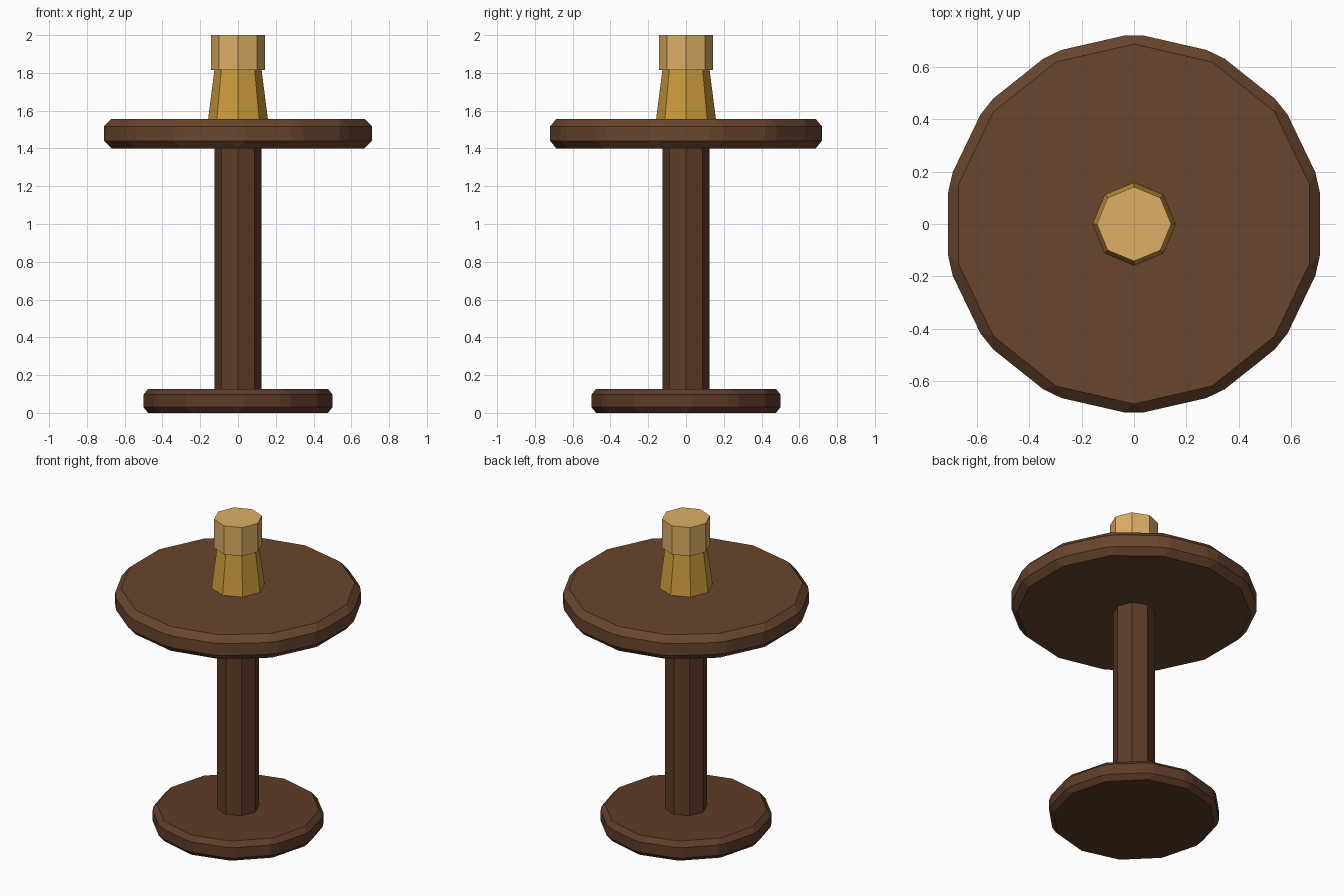
import bpy

if "Cube" in bpy.data.objects:
    bpy.data.objects.remove(bpy.data.objects["Cube"])


def material(name, rgb):
    m = bpy.data.materials.new(name)
    m.diffuse_color = (*rgb, 1)
    m.use_nodes = True
    m.node_tree.nodes["Principled BSDF"].inputs["Base Color"].default_value = m.diffuse_color
    return m


def turned(name, sides, r_bottom, r_top, z0, z1, mat, bevel=0):
    """Low-poly upright cylinder or taper between two heights."""
    bpy.ops.mesh.primitive_cone_add(
        vertices=sides, radius1=r_bottom, radius2=r_top,
        depth=z1 - z0, location=(0, 0, (z0 + z1) / 2))
    ob = bpy.context.object
    ob.name = name
    ob.data.materials.append(mat)
    if bevel:
        b = ob.modifiers.new("chamfer", 'BEVEL')
        b.width = bevel
        b.segments = 1
        b.limit_method = 'NONE'
    return ob


table_wood = material("table_wood", (0.14, 0.06, 0.027))
leg_wood = material("leg_wood", (0.113, 0.045, 0.022))
amber = material("amber", (0.61, 0.33, 0.045))
pale_amber = material("pale_amber", (0.73, 0.43, 0.13))

# Table: foot, column and top
turned("foot", 12, 0.508, 0.508, 0, 0.127, leg_wood, 0.03)
turned("column", 8, 0.125, 0.125, 0.10, 1.43, leg_wood)
turned("table_top", 14, 0.728, 0.728, 1.40, 1.557, table_wood, 0.04)

# Bottle-like piece standing on the table
turned("tapered_body", 8, 0.158, 0.125, 1.557, 1.815, amber)
turned("cap", 8, 0.142, 0.142, 1.815, 2.0, pale_amber)
